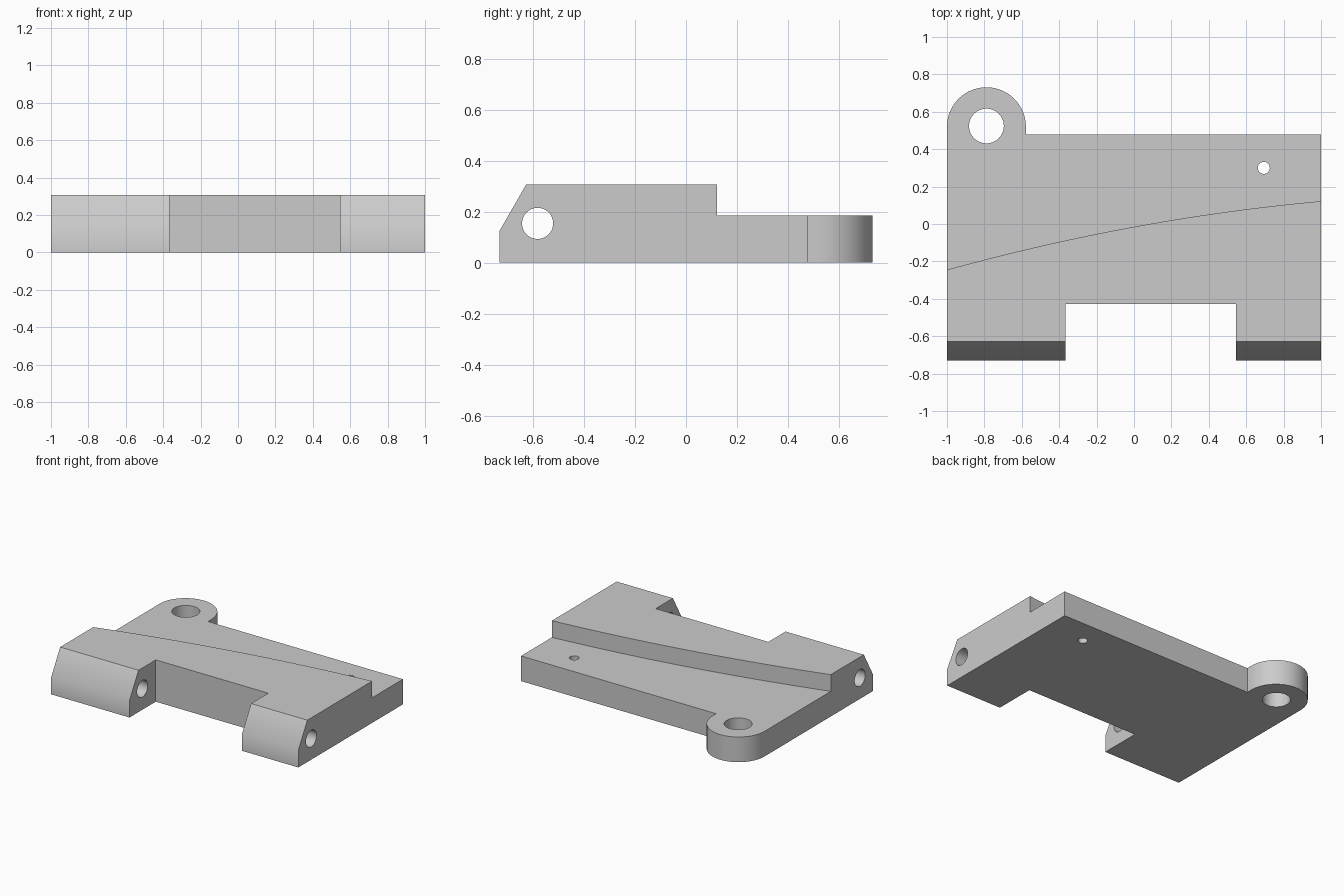
import bpy, bmesh
from math import pi, cos, sin, radians
from mathutils import Vector

if "Cube" in bpy.data.objects:
    bpy.data.objects.remove(bpy.data.objects["Cube"], do_unlink=True)

FRONT, BACK, TOP, STEP = -0.731, 0.478, 0.306, 0.184
LUG_X, LUG_Y, LUG_R = -0.789, 0.52, 0.211

grey = bpy.data.materials.new("plain grey")
grey.use_nodes = True
GREY = (0.6, 0.6, 0.6, 1)
grey.diffuse_color = GREY
grey.node_tree.nodes["Principled BSDF"].inputs["Base Color"].default_value = GREY


def prism(name, points, sweep):
    """Closed outline of 3D points swept along a vector."""
    bm = bmesh.new()
    face = bm.faces.new([bm.verts.new(p) for p in points])
    swept = bmesh.ops.extrude_face_region(bm, geom=[face])["geom"]
    verts = [v for v in swept if isinstance(v, bmesh.types.BMVert)]
    bmesh.ops.translate(bm, vec=Vector(sweep), verts=verts)
    bmesh.ops.recalc_face_normals(bm, faces=bm.faces)
    mesh = bpy.data.meshes.new(name)
    bm.to_mesh(mesh)
    bm.free()
    mesh.materials.append(grey)
    obj = bpy.data.objects.new(name, mesh)
    bpy.context.collection.objects.link(obj)
    return obj


def arc(cx, cy, r, start, end, n):
    return [(cx + r * cos(start + (end - start) * i / n),
             cy + r * sin(start + (end - start) * i / n)) for i in range(n + 1)]


def cut(body, cutter):
    mod = body.modifiers.new("cut", "BOOLEAN")
    mod.operation, mod.solver, mod.object = "DIFFERENCE", "EXACT", cutter
    bpy.context.view_layer.objects.active = body
    bpy.ops.object.modifier_apply(modifier=mod.name)
    bpy.data.objects.remove(cutter, do_unlink=True)


# Plate outline with front notch and rounded rear lug
outline = [(-1, FRONT), (-0.366, FRONT), (-0.366, -0.428), (0.545, -0.428),
           (0.545, FRONT), (1, FRONT), (1, BACK), (LUG_X + LUG_R, BACK)]
outline += arc(LUG_X, LUG_Y, LUG_R, 0, pi, 40)
body = prism("hinge_plate", [(x, y, 0) for x, y in outline], (0, 0, TOP))

# Rear step along a gentle curve
xs = [-1.1 + 2.2 * i / 44 for i in range(45)]
curve = [(x, -0.015 + 0.1835 * x - 0.0465 * x * x, STEP) for x in xs]
cut(body, prism("step_cutter", curve + [(1.1, 1, STEP), (-1.1, 1, STEP)], (0, 0, 1)))

# Sloped front corner
slope = [(-1.1, FRONT, 0.125), (-1.1, -0.627, TOP), (-1.1, -0.627, 0.5),
         (-1.1, -0.9, 0.5), (-1.1, -0.9, 0.125)]
cut(body, prism("slope_cutter", slope, (2.2, 0, 0)))

# Vertical holes: lug hole and small pin hole
for x, y, r in ((LUG_X, 0.524, 0.093), (0.694, 0.3, 0.032)):
    ring = arc(x, y, r, 0, 2 * pi, 48)[:-1]
    cut(body, prism("hole_cutter", [(px, py, -0.1) for px, py in ring], (0, 0, 1)))

# Hinge pin bore through both front ears
ring = arc(-0.582, 0.154, 0.061, 0, 2 * pi, 48)[:-1]
cut(body, prism("bore_cutter", [(-1.1, y, z) for y, z in ring], (2.2, 0, 0)))

bpy.ops.object.select_all(action="DESELECT")
body.select_set(True)
bpy.context.view_layer.objects.active = body
bpy.ops.object.shade_smooth_by_angle(angle=radians(32))
